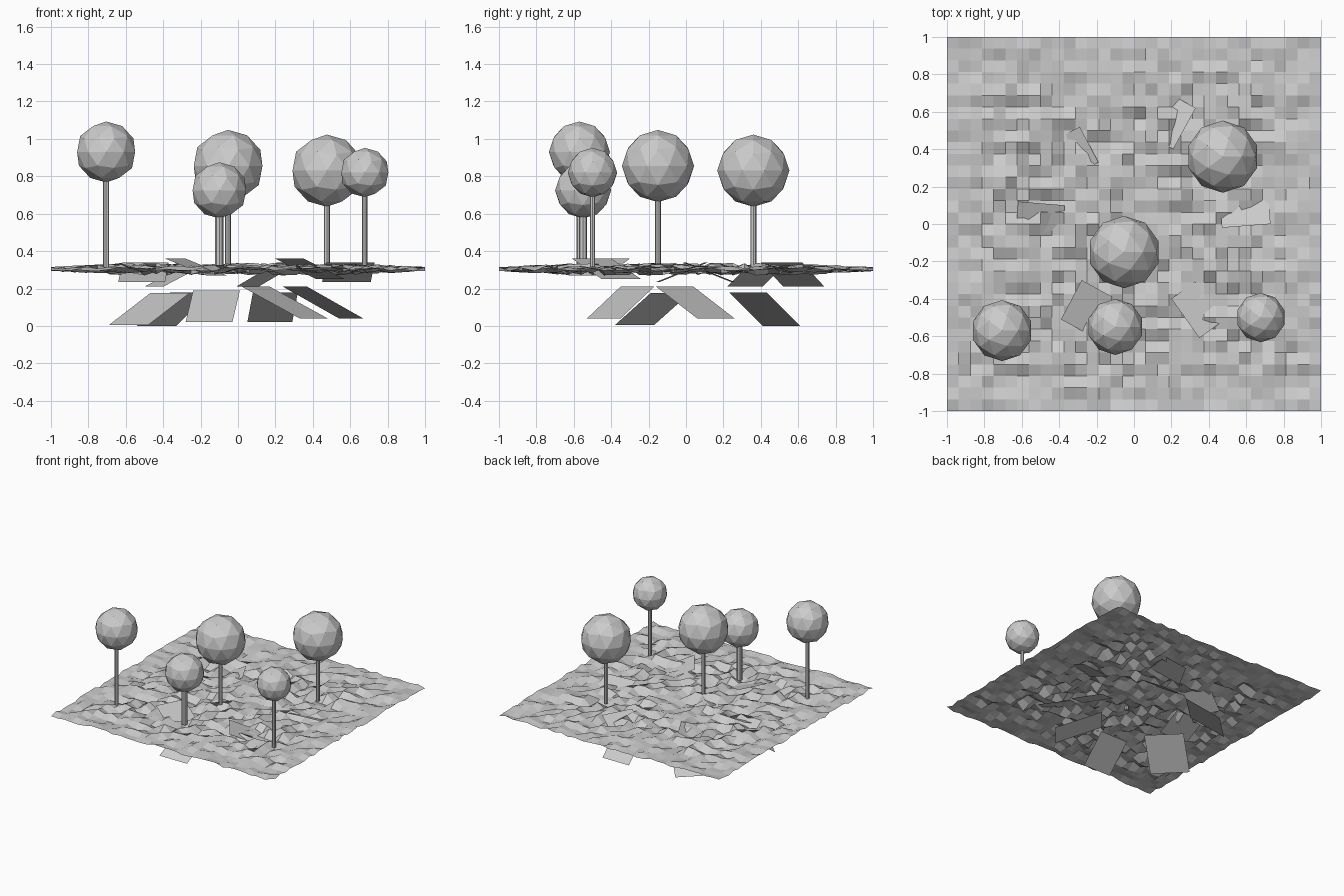
import bpy, bmesh, random
from mathutils import Vector

if "Cube" in bpy.data.objects:
    bpy.data.objects.remove(bpy.data.objects["Cube"])

random.seed(4)


def add_object(name, bm):
    mesh = bpy.data.meshes.new(name)
    bm.to_mesh(mesh)
    bm.free()
    obj = bpy.data.objects.new(name, mesh)
    bpy.context.collection.objects.link(obj)
    return obj


# Uneven ground sheet, calmer along its border
bm = bmesh.new()
bmesh.ops.create_grid(bm, x_segments=32, y_segments=32, size=1.0)
for v in bm.verts:
    edge = 1 - max(abs(v.co.x), abs(v.co.y))
    amp = 0.012 + 0.022 * min(1, edge / 0.4)
    v.co.z = 0.304 + random.uniform(-amp, amp)
add_object("ground", bm)


# Trees: thin trunk and faceted round crown
def tree(i, x, y, z, r, trunk_r):
    bpy.ops.mesh.primitive_cylinder_add(vertices=8, radius=trunk_r, depth=z - 0.3,
                                        location=(x, y, (z + 0.3) / 2))
    bpy.context.object.name = f"trunk_{i}"
    bpy.ops.mesh.primitive_ico_sphere_add(subdivisions=2, radius=r, location=(x, y, z))
    bpy.context.object.name = f"crown_{i}"


for i, t in enumerate([(-0.705, -0.57, 0.93, 0.163, 0.016),
                       (-0.053, -0.15, 0.855, 0.193, 0.016),
                       (0.475, 0.36, 0.83, 0.193, 0.016),
                       (-0.10, -0.55, 0.725, 0.15, 0.022),
                       (0.678, -0.50, 0.82, 0.132, 0.014)]):
    tree(i + 1, *t)


# Tilted slab: high edge from a to b, dropping along the horizontal vector d
def slab(name, a, b, d, top, bottom):
    bm = bmesh.new()
    a, b, d = Vector(a), Vector(b), Vector(d)
    pts = [(a, top), (b, top), (b + d, bottom), (a + d, bottom)]
    bm.faces.new([bm.verts.new((p.x, p.y, z)) for p, z in pts])
    bmesh.ops.recalc_face_normals(bm, faces=bm.faces)
    if bm.faces[:][0].normal.z < 0:
        bmesh.ops.reverse_faces(bm, faces=bm.faces)
    add_object(name, bm)


# Slabs breaking through the ground
upper = [((-0.62, 0.12), (-0.37, 0.10), (-0.02, -0.26), 0.34, 0.235),
         ((-0.29, 0.52), (-0.19, 0.33), (-0.21, -0.11), 0.32, 0.21),
         ((0.33, 0.62), (0.21, 0.40), (-0.22, 0.12), 0.34, 0.21),
         ((0.47, -0.02), (0.73, 0.0), (-0.02, 0.26), 0.34, 0.235),
         ((-0.39, -0.51), (-0.28, -0.30), (0.22, -0.12), 0.36, 0.27),
         ((0.20, -0.40), (0.35, -0.61), (0.22, 0.16), 0.36, 0.25)]
# Slabs hanging beneath the ground
lower = [((-0.47, 0.02), (-0.26, -0.19), (-0.22, -0.19), 0.175, 0.005),
         ((-0.36, 0.23), (-0.15, 0.43), (-0.18, 0.18), 0.18, 0.0),
         ((-0.24, -0.37), (0.01, -0.37), (-0.04, -0.25), 0.19, 0.02),
         ((0.08, 0.43), (0.32, 0.43), (-0.03, 0.24), 0.18, 0.02),
         ((0.02, -0.35), (0.17, -0.17), (0.31, -0.18), 0.21, 0.04),
         ((0.24, 0.04), (0.37, -0.16), (0.30, 0.22), 0.21, 0.04)]
for kind, rows in (("upper", upper), ("lower", lower)):
    for i, row in enumerate(rows):
        slab(f"{kind}_slab_{i + 1}", *row)
